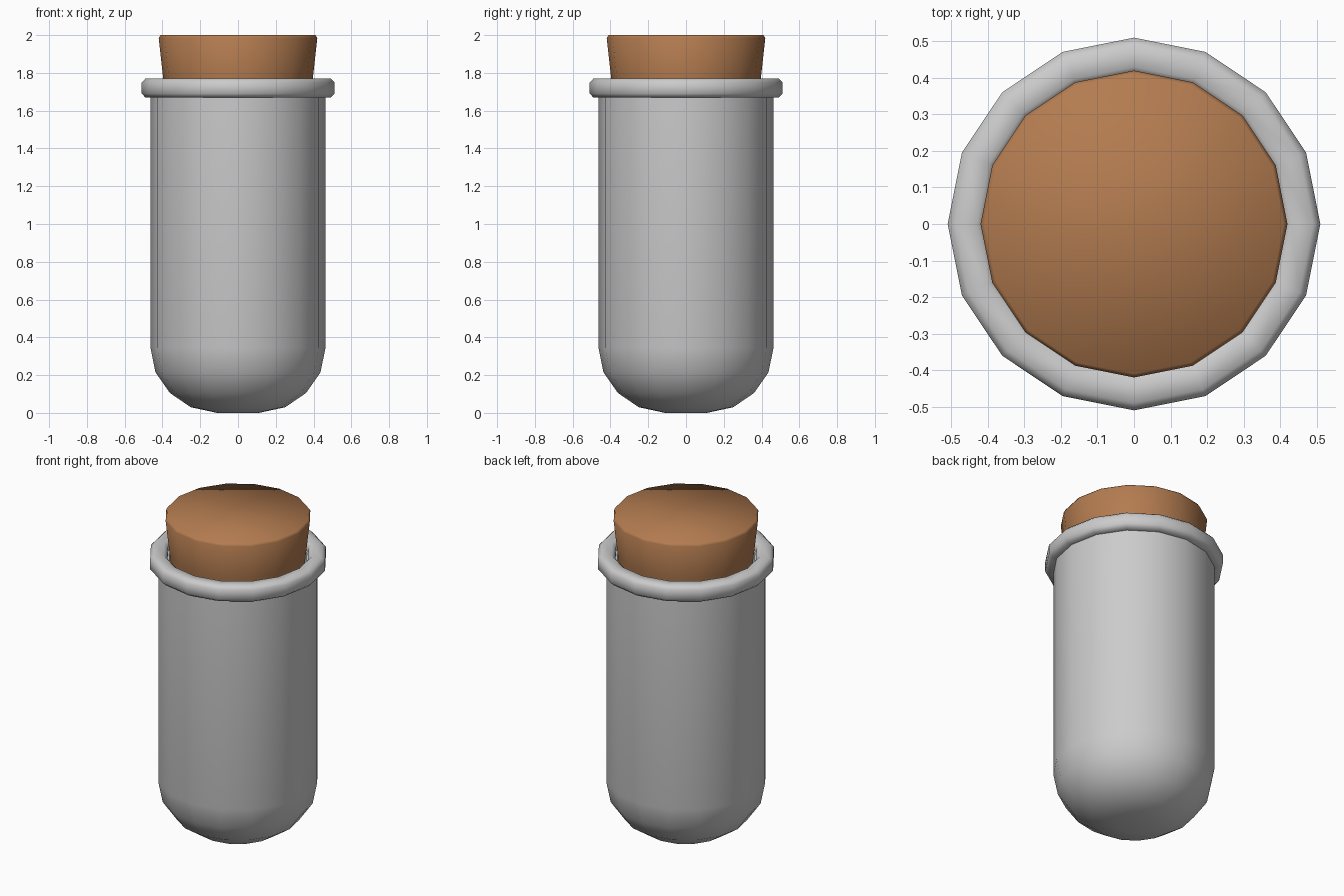
import bpy, bmesh, math

if "Cube" in bpy.data.objects:
    bpy.data.objects.remove(bpy.data.objects["Cube"])

SIDES = 16


def lathe(name, profile, closed=False, cap_start=False, cap_end=False, sharp=40):
    """Spin an (r, z) profile around the z axis into a 16-sided object."""
    bm = bmesh.new()
    rings = []
    for r, z in profile:
        rings.append([bm.verts.new((r * math.cos(2 * math.pi * i / SIDES),
                                    r * math.sin(2 * math.pi * i / SIDES), z))
                      for i in range(SIDES)])
    pairs = list(zip(rings, rings[1:]))
    if closed:
        pairs.append((rings[-1], rings[0]))
    for a, b in pairs:
        for i in range(SIDES):
            j = (i + 1) % SIDES
            bm.faces.new((a[i], a[j], b[j], b[i]))
    if cap_start:
        bm.faces.new(rings[0][::-1])
    if cap_end:
        bm.faces.new(rings[-1])
    bmesh.ops.recalc_face_normals(bm, faces=bm.faces[:])
    mesh = bpy.data.meshes.new(name)
    bm.to_mesh(mesh)
    bm.free()
    ob = bpy.data.objects.new(name, mesh)
    bpy.context.collection.objects.link(ob)
    bpy.ops.object.select_all(action='DESELECT')
    ob.select_set(True)
    bpy.context.view_layer.objects.active = ob
    bpy.ops.object.shade_smooth_by_angle(angle=math.radians(sharp))
    return ob


# Tube with rounded bottom: outer wall up, then inner wall back down
outer = [(0.11, 0.0), (0.25, 0.03), (0.36, 0.105), (0.437, 0.215), (0.463, 0.345), (0.463, 1.72)]
inner = [(0.40, 1.72), (0.40, 0.36), (0.37, 0.24), (0.30, 0.15), (0.20, 0.08), (0.09, 0.05)]
lathe("glass_tube", outer + inner, cap_start=True, cap_end=True)

# Rolled lip around the mouth
lathe("lip", [(0.49, 1.67), (0.51, 1.69), (0.51, 1.75), (0.49, 1.77),
              (0.43, 1.77), (0.41, 1.75), (0.41, 1.69), (0.43, 1.67)], closed=True, sharp=60)

# Tapered stopper with a small chamfer on top
stopper = lathe("cork_stopper", [(0.375, 1.58), (0.396, 1.77), (0.42, 1.985), (0.41, 2.0)],
                cap_start=True, cap_end=True, sharp=60)
mat = bpy.data.materials.new("cork")
mat.diffuse_color = (0.45, 0.20, 0.08, 1)
mat.use_nodes = True
mat.node_tree.nodes["Principled BSDF"].inputs["Base Color"].default_value = mat.diffuse_color
stopper.data.materials.append(mat)
